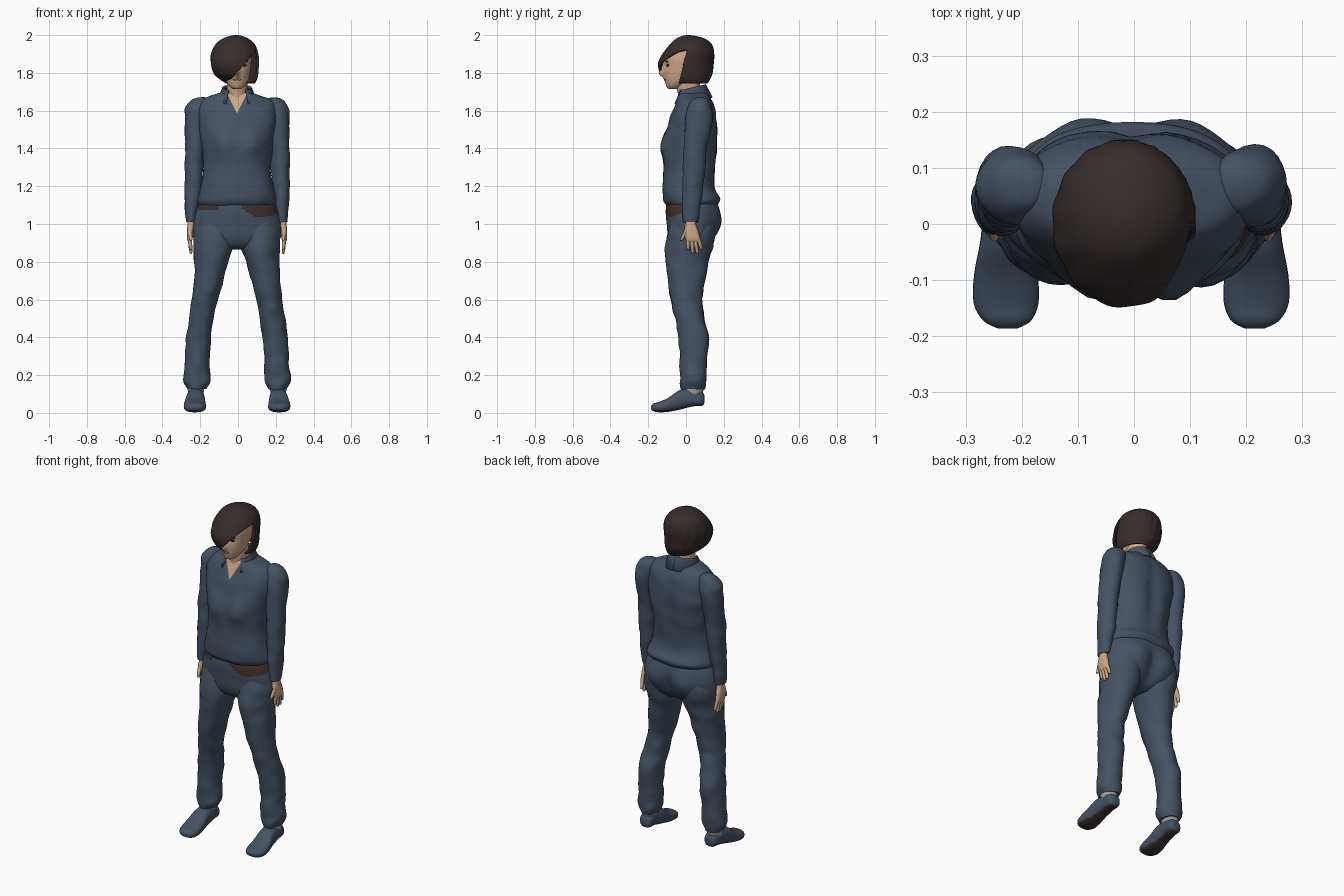
import bpy, bmesh, math
from mathutils import Vector, noise

if "Cube" in bpy.data.objects:
    bpy.data.objects.remove(bpy.data.objects["Cube"], do_unlink=True)


def material(name, rgb):
    m = bpy.data.materials.new(name)
    m.use_nodes = True
    m.diffuse_color = (*rgb, 1)
    m.node_tree.nodes["Principled BSDF"].inputs["Base Color"].default_value = (*rgb, 1)
    return m


CLOTH = material("navy cloth", (.060, .084, .125))
HAIR = material("dark brown hair", (.036, .025, .024))
SKIN = material("skin", (.60, .38, .24))
BELT = material("brown leather", (.050, .031, .028))
SOCK = material("pale grey sock", (.35, .34, .33))
DARK = material("eye black", (.012, .010, .010))
LIP = material("lip rose", (.36, .17, .13))
built = []
SHIFT = -.005


def finish(bm, name, mats):
    bmesh.ops.recalc_face_normals(bm, faces=bm.faces)
    mesh = bpy.data.meshes.new(name)
    bm.to_mesh(mesh)
    bm.free()
    for m in mats:
        mesh.materials.append(m)
    ob = bpy.data.objects.new(name, mesh)
    bpy.context.collection.objects.link(ob)
    built.append(ob)
    return ob


def spline(a, b, c, d, t):
    return [.5 * (2 * q + (r - p) * t + (2 * p - 5 * q + 4 * r - s) * t * t
                  + (3 * q - p - 3 * r + s) * t ** 3) for p, q, r, s in zip(a, b, c, d)]


def loft(rows, side=1, axis="z", n=32, sub=4, power=2, warp=None, wrinkle=0):
    """Rows are (station, centre x, other centre, half width, half depth)."""
    last = len(rows) - 1
    stations = [spline(rows[max(i - 1, 0)], rows[i], rows[i + 1], rows[min(i + 2, last)], k / sub)
                for i in range(last) for k in range(sub)] + [rows[-1]]
    bm = bmesh.new()
    rings = []
    for h, cx, c2, rx, r2 in stations:
        ring = []
        for k in range(n):
            a = math.tau * k / n
            s, c = math.sin(a), math.cos(a)
            u = cx * side + SHIFT + rx * math.copysign(abs(s) ** (2 / power), s)
            v = c2 - r2 * math.copysign(abs(c) ** (2 / power), c)
            p = Vector((u, v, h) if axis == "z" else (u, h, v))
            if warp:
                p = warp(p)
            if wrinkle:
                p += noise.noise_vector(Vector((p.x * 11, p.y * 11, p.z * 16))) * wrinkle
            ring.append(bm.verts.new(p))
        rings.append(ring)
    for lo, hi in zip(rings, rings[1:]):
        for k in range(n):
            j = (k + 1) % n
            bm.faces.new((lo[k], lo[j], hi[j], hi[k]))
    bm.faces.new(rings[0])
    bm.faces.new(rings[-1])
    bmesh.ops.recalc_face_normals(bm, faces=bm.faces)
    return bm


def cut(bm, point, normal):
    bmesh.ops.bisect_plane(bm, geom=bm.verts[:] + bm.edges[:] + bm.faces[:],
                           plane_co=point, plane_no=normal)


def paint(bm, rule):
    for f in bm.faces:
        f.material_index = int(rule(f.calc_center_median(), f.normal))


def bump(v, centre, width):
    return math.exp(-((v - centre) / width) ** 2)


def blob(name, mat, place, size):
    bm = bmesh.new()
    bmesh.ops.create_uvsphere(bm, u_segments=16, v_segments=10, radius=1)
    bmesh.ops.scale(bm, verts=bm.verts, vec=size)
    bmesh.ops.translate(bm, verts=bm.verts, vec=place)
    finish(bm, name, [mat])


# Shirt body with bust, shoulder blades and open neck
def shirt_shape(p):
    if p.y < 0:
        p.y -= .028 * bump(abs(p.x), .075, .05) * bump(p.z, 1.42, .07)
    elif p.y > .05:
        p.y -= .022 * bump(p.x, 0, .035) * bump(p.z, 1.4, .17)
    return p


bm = loft([(1.095, 0, .03, .195, .13), (1.115, 0, .03, .207, .145), (1.14, 0, .03, .207, .152),
           (1.2, 0, .014, .19, .138), (1.3, 0, .02, .177, .138), (1.4, 0, .026, .185, .142),
           (1.5, 0, .034, .205, .135), (1.57, 0, .04, .21, .122), (1.62, 0, .045, .205, .108),
           (1.66, 0, .045, .175, .09), (1.69, 0, .04, .1, .075), (1.7, 0, .04, .06, .05)],
          n=48, power=2.3, warp=shirt_shape, wrinkle=.005)
for s in (1, -1):
    cut(bm, (SHIFT, 0, 1.585), (1, 0, -.5 * s))
paint(bm, lambda c, d: c.y < .03 and abs(c.x - SHIFT) < (c.z - 1.585) * .5)
finish(bm, "shirt_body", [CLOTH, SKIN])


# Trouser seat, with belt showing under the hem
def seat_shape(p):
    if p.y > .05:
        p.y += .02 * bump(abs(p.x), .1, .06) * bump(p.z, 1, .07) - .02 * bump(p.x, 0, .03) * bump(p.z, .95, .1)
    return p


def belt_rule(c, d):
    left = c.x > .015 and 1.035 + .25 * (c.y + .1) + max(0, .09 - c.x) * .7 < c.z
    right = -.21 < c.x < -.1 and c.z > 1.075
    return c.y < .01 and abs(d.z) < .9 and (left or right)


bm = loft([(.865, 0, .02, .12, .05), (.885, 0, .02, .19, .09), (.93, 0, .028, .232, .122),
           (1, 0, .036, .235, .138), (1.05, 0, .036, .226, .143), (1.09, 0, .034, .212, .14),
           (1.13, 0, .032, .19, .13)], n=72, sub=7, power=2.2, warp=seat_shape)
paint(bm, belt_rule)
finish(bm, "trouser_seat", [CLOTH, BELT])

# Sleeves, hands, legs, socks and shoes on both sides
for s, tag in ((1, "left"), (-1, "right")):
    finish(loft([(1.668, .19, .075, .015, .015), (1.655, .195, .073, .05, .045),
                 (1.61, .208, .07, .065, .066), (1.55, .217, .068, .06, .072), (1.4, .224, .05, .052, .062),
                 (1.3, .229, .042, .05, .06), (1.2, .231, .037, .046, .055), (1.1, .238, .03, .038, .047),
                 (1.01, .242, .022, .027, .038)], s, n=24, wrinkle=.007), tag + "_sleeve", [CLOTH])
    finish(loft([(1.04, .242, .022, .018, .025), (1, .244, .024, .018, .028), (.96, .248, .028, .017, .038),
                 (.92, .25, .036, .014, .04), (.905, .25, .04, .008, .032)], s, n=16, power=2.5),
           tag + "_palm", [SKIN])
    for name, y, tip_y, z, tip_z in (("index", .01, .012, .92, .862), ("middle", .03, .036, .918, .842),
                                     ("ring", .048, .06, .92, .843), ("little", .064, .082, .927, .865),
                                     ("thumb", 0, -.026, .965, .912)):
        rows = [(z + (tip_z - z) * t, .25 - .006 * t, y + (tip_y - y) * t, r, r)
                for t, r in ((0, .0105), (.5, .01), (.9, .008), (1, .003))]
        finish(loft(rows, s, n=10, sub=2), f"{tag}_{name}_finger", [SKIN])

    finish(loft([(1.03, .118, .04, .09, .11), (.97, .12, .034, .108, .126), (.88, .123, .016, .105, .125),
                 (.8, .135, .006, .089, .112), (.7, .152, .001, .078, .098), (.6, .17, .002, .071, .084),
                 (.52, .185, .016, .066, .078), (.42, .201, .038, .066, .08), (.3, .21, .04, .064, .074),
                 (.2, .213, .037, .07, .07), (.16, .213, .036, .07, .069), (.125, .213, .038, .052, .062)],
                s, n=32, wrinkle=.008), tag + "_trouser_leg", [CLOTH])
    finish(loft([(.15, .217, .04, .045, .054), (.12, .218, .038, .043, .054), (.085, .22, .036, .036, .046)],
                s, n=20), tag + "_sock", [SOCK])
    bm = loft([(.098, .215, .072, .018, .018), (.085, .216, .074, .037, .036), (.035, .218, .08, .044, .046),
               (-.03, .22, .07, .049, .052), (-.09, .223, .044, .057, .038), (-.14, .223, .031, .058, .028),
               (-.172, .221, .029, .043, .021), (-.186, .22, .028, .018, .009)],
              s, axis="y", n=28, power=2.5)
    paint(bm, lambda c, d: d.z < -.75)
    finish(bm, tag + "_shoe", [CLOTH, BELT])

    # Collar half: neck stand folding out to a pointed flap
    bm = bmesh.new()
    grid = []
    for k in range(13):
        a = math.radians(36 + 144 * k / 12)
        back = (1 - math.cos(a)) / 2
        flap = [(.066, .062, 1.695), (.078, .075, 1.705), (.105, .112, 1.635)]
        grid.append([bm.verts.new((SHIFT + s * rx * math.sin(a), .03 - ry * math.cos(a), z + .035 * back))
                     for rx, ry, z in flap])
    for p, q in zip(grid, grid[1:]):
        for i in range(2):
            bm.faces.new((p[i], p[i + 1], q[i + 1], q[i]))
    ob = finish(bm, tag + "_collar", [CLOTH])
    ob.modifiers.new("thickness", "SOLIDIFY").thickness = .008

# Neck and head
finish(loft([(1.6, 0, .02, .06, .06), (1.68, 0, .018, .056, .06), (1.73, 0, .012, .054, .062),
             (1.8, 0, .01, .055, .062)], n=24), "neck", [SKIN])


def face_shape(p):
    # Nose ridge and brow hollows
    if p.y < -.04:
        p.y -= .024 * bump(p.x, SHIFT, .012) * bump(p.z, 1.797, .02)
        p.y -= .009 * bump(p.x, SHIFT, .011) * bump(p.z, 1.825, .025)
        p.y += .008 * bump(abs(p.x - SHIFT), .034, .018) * bump(p.z, 1.84, .014)
    return p


finish(loft([(1.714, 0, -.072, .014, .016), (1.722, 0, -.066, .032, .034), (1.745, 0, -.047, .051, .062),
             (1.78, 0, -.022, .065, .094), (1.83, 0, -.004, .073, .115), (1.88, 0, .002, .076, .115),
             (1.93, 0, .01, .066, .09), (1.95, 0, .01, .03, .04)], n=64, sub=7, warp=face_shape), "head", [SKIN])
for s, tag in ((1, "left"), (-1, "right")):
    blob(tag + "_eye", DARK, (SHIFT + s * .034, -.096, 1.84), (.016, .008, .008))
    blob(tag + "_eyebrow", HAIR, (SHIFT + s * .036, -.101, 1.86), (.021, .008, .004))
blob("lips", LIP, (SHIFT, -.109, 1.765), (.021, .008, .007))


# Bobbed hair with a diagonal fringe, cut away around the face
def hair_shape(p):
    a = math.atan2(p.x - .03, p.y - .06)
    k = 1 + .012 * math.sin(17 * a + 20 * p.z) * bump(p.z, 1.87, .09)
    return Vector((p.x * k, p.y * k, p.z))


bm = loft([(1.745, .018, .02, .078, .095), (1.77, .005, .008, .102, .122), (1.8, -.006, .001, .119, .14),
           (1.85, -.012, -.001, .127, .147), (1.9, -.012, .013, .125, .137), (1.95, -.01, .026, .105, .112),
           (1.98, -.008, .024, .071, .078), (1.995, -.006, .016, .034, .038), (2, -.006, .012, .008, .008)],
          n=72, sub=5, warp=hair_shape)
slope = Vector((-1.14, 0, 1))
corner = Vector((-.055, 0, 1.745))
edge = Vector((0, -1, .25))
temple = Vector((0, -.025, 1.8))
cut(bm, corner, slope)
cut(bm, temple, edge)
gone = [f for f in bm.faces
        if (f.calc_center_median() - corner).dot(slope) < 0 and (f.calc_center_median() - temple).dot(edge) > 0
        or f.calc_center_median().z < 1.7455]
bmesh.ops.delete(bm, geom=gone, context="FACES")
hair = finish(bm, "bobbed_hair", [HAIR])
hair.modifiers.new("thickness", "SOLIDIFY").thickness = .012

# Smooth shading that keeps hard edges
bpy.ops.object.select_all(action="DESELECT")
for ob in built:
    ob.select_set(True)
bpy.context.view_layer.objects.active = built[0]
bpy.ops.object.shade_smooth_by_angle(angle=math.radians(45))
